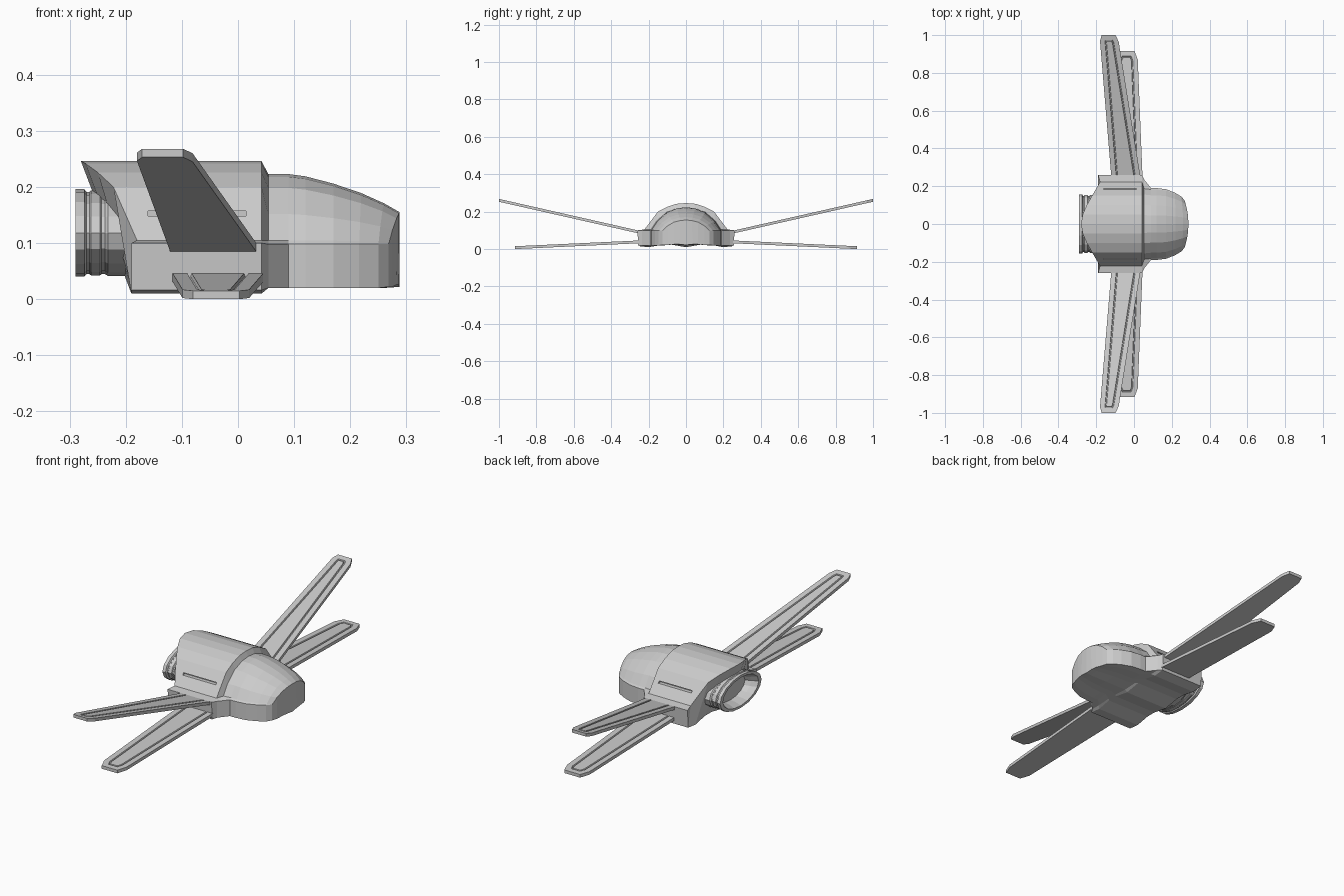
import bpy, bmesh, math

if "Cube" in bpy.data.objects:
    bpy.data.objects.remove(bpy.data.objects["Cube"])


def finish(bm, name):
    bmesh.ops.recalc_face_normals(bm, faces=bm.faces[:])
    me = bpy.data.meshes.new(name)
    bm.to_mesh(me)
    bm.free()
    ob = bpy.data.objects.new(name, me)
    bpy.context.collection.objects.link(ob)
    return ob


def bridge(bm, a, b):
    n = len(a)
    for i in range(n):
        j = (i + 1) % n
        bm.faces.new((a[i], a[j], b[j], b[i]))


def cap(bm, ring):
    # strips running from the lower edge to the upper edge, on both halves
    n = len(ring)
    h = n // 2
    for s in (1, -1):
        for i in range(h // 2):
            ids = [(s * k) % n for k in (i, i + 1, h - 1 - i, h - i)]
            bm.faces.new([ring[k] for k in dict.fromkeys(ids)])


# Fuselage: lofted half sections, listed as (x, y, z) from keel to spine
mid = [(0, .010), (.08, .024), (.13, .024), (.2, .010), (.255, .016), (.26, .1),
       (.222, .105), (.15, .2), (.1, .226), (.05, .242), (0, .246)]
rear_x = [-.19] * 6 + [-.18, -.222, -.25, -.272, -.28]


def nose(x, w, top, base, bow=0.0, dome_w=None):
    d = dome_w or w
    up = [(.96, .04), (.8, .42), (.52, .8), (.24, .96), (0, 1)]
    pts = [(0, base), (.3 * w, base + .004), (.5 * w, base + .004), (.8 * w, base),
           (w, base), (w, .098)]
    pts += [(f * d, .1 + g * (top - .1)) for f, g in up]
    return [(x - bow * (y / w) ** 2, y, z) for y, z in pts]


sections = [
    [(x, y, z) for x, (y, z) in zip(rear_x, mid)],
    [(.042, y, z) for y, z in mid],
    nose(.054, .235, .223, .02, dome_w=.195),
    nose(.09, .19, .223, .02),
    nose(.12, .19, .219, .02),
    nose(.17, .184, .206, .02),
    nose(.22, .166, .189, .02, .004),
    nose(.26, .146, .171, .02, .01),
    nose(.288, .125, .155, .022, .02),
]
bm = bmesh.new()
rings = []
for s in sections:
    full = s + [(x, -y, z) for x, y, z in s[-2:0:-1]]
    rings.append([bm.verts.new(p) for p in full])
for a, b in zip(rings, rings[1:]):
    bridge(bm, a, b)
cap(bm, rings[0])
cap(bm, rings[-1])
fuselage = finish(bm, "fuselage")

# Narrow slots on both flanks of the fuselage
for side, label in ((1, "left"), (-1, "right")):
    bpy.ops.mesh.primitive_cube_add(size=1, location=(-.073, side * .186, .153))
    cutter = bpy.context.object
    cutter.name = label + "_slot_cutter"
    cutter.scale = (.175, .03, .009)
    cutter.hide_render = True
    cutter.display_type = 'WIRE'
    m = fuselage.modifiers.new(label + "_slot", 'BOOLEAN')
    m.operation = 'DIFFERENCE'
    m.object = cutter

# Oval engine nozzle with a recessed outlet
profile = [(-.15, .98), (-.232, .98), (-.237, .94), (-.243, .94), (-.246, .97), (-.262, .97),
           (-.265, .94), (-.270, .94), (-.274, 1), (-.29, 1), (-.29, .86), (-.262, .74), (-.235, .7)]
bm = bmesh.new()
rings = []
for x, s in profile:
    rings.append([bm.verts.new((x, .157 * s * math.cos(a), .118 + .078 * s * math.sin(a)))
                  for a in (math.tau * i / 16 for i in range(16))])
for a, b in zip(rings, rings[1:]):
    bridge(bm, a, b)
bm.faces.new(rings[0])
bm.faces.new(rings[-1])
finish(bm, "engine_nozzle")


# Wings: tapered slabs with a grooved panel line on the top face
def wing(name, outline, y0, z0, slope, thick=.015):
    bm = bmesh.new()
    low, high = [[bm.verts.new((x, y, z0 + slope * (y - y0) + t)) for x, y in outline]
                 for t in (0, thick)]
    bridge(bm, low, high)
    bm.faces.new(low)
    top = bm.faces.new(high)
    bmesh.ops.recalc_face_normals(bm, faces=bm.faces[:])
    for width, depth in ((.026, 0), (.002, -.005), (.004, 0), (.002, .005)):
        bmesh.ops.inset_region(bm, faces=[top], thickness=width, depth=depth,
                               use_even_offset=True, use_boundary=True)
    ob = finish(bm, name)
    m = ob.modifiers.new("mirror", 'MIRROR')
    m.use_axis = (False, True, False)
    return ob


wing("upper_wings", [(-.116, .2), (.042, .2), (-.081, .965), (-.098, 1), (-.171, 1), (-.18, .97)],
     .25, .083, .2267)
wing("lower_wings", [(-.118, .2), (.047, .2), (.02, .87), (.003, .915), (-.08, .915), (-.099, .87)],
     .25, .031, -.0466)
